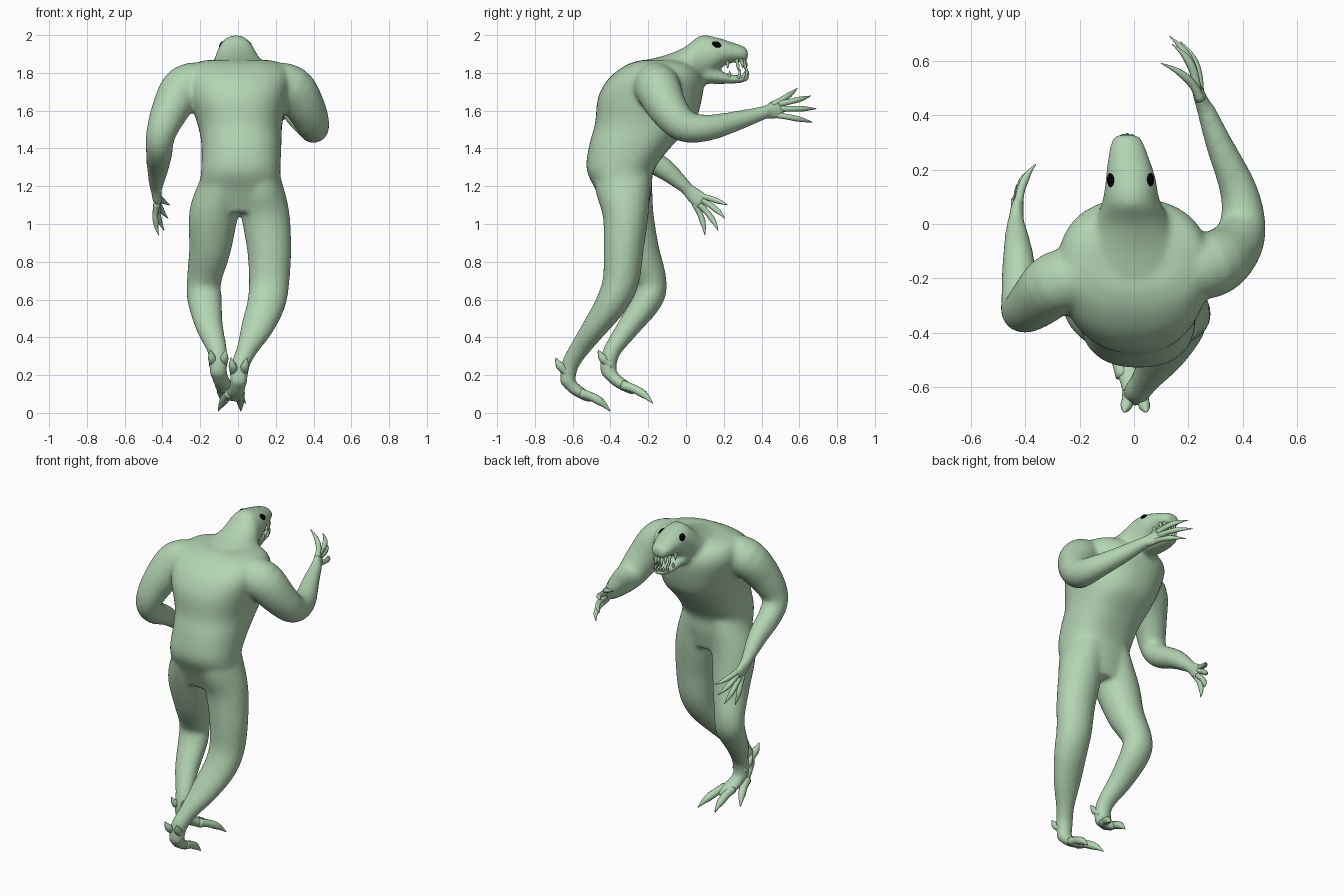
import bpy, bmesh, math
from mathutils import Vector


def material(name, rgb):
    m = bpy.data.materials.new(name)
    m.diffuse_color = (*rgb, 1)
    return m


GREEN = material("pale green skin", (0.45, 0.66, 0.45))
BLACK = material("black eye", (0.0, 0.0, 0.0))


def spline(points, steps):
    """Catmull-Rom through rows of x, y, z, radius a, radius b."""
    p = [Vector(q) for q in points]
    p = [p[0]] + p + [p[-1]]
    out = []
    for i in range(1, len(p) - 2):
        a, b, c, d = p[i - 1:i + 3]
        for k in range(steps):
            t = k / steps
            out.append(0.5 * (2 * b + (c - a) * t + (2 * a - 5 * b + 4 * c - d) * t * t
                              + (3 * b - a - 3 * c + d) * t ** 3))
    return out + [p[-2]]


def loft(bm, points, ref=(1, 0, 0), axes=None, sides=20, steps=4, square=1):
    """Closed tube of elliptical rings; axes fixes the ring plane."""
    rows = spline(points, steps)
    centres = [Vector(r[:3]) for r in rows]
    power = lambda w: math.copysign(abs(w) ** square, w)
    rings = []
    for i, r in enumerate(rows):
        if axes:
            u, v = Vector(axes[0]), Vector(axes[1])
        else:
            t = (centres[min(i + 1, len(rows) - 1)] - centres[max(i - 1, 0)]).normalized()
            u = Vector(ref)
            u = (u - t * u.dot(t)).normalized()
            v = t.cross(u)
        rings.append([bm.verts.new(centres[i] + u * r[3] * power(math.cos(a)) + v * r[4] * power(math.sin(a)))
                      for a in (2 * math.pi * k / sides for k in range(sides))])
    for a, b in zip(rings, rings[1:]):
        for k in range(sides):
            n = (k + 1) % sides
            bm.faces.new((a[k], a[n], b[n], b[k]))
    bm.faces.new(rings[0])
    bm.faces.new(rings[-1])


def finish(bm, name, mat):
    bmesh.ops.recalc_face_normals(bm, faces=bm.faces)
    for f in bm.faces:
        f.smooth = True
    me = bpy.data.meshes.new(name)
    bm.to_mesh(me)
    bm.free()
    ob = bpy.data.objects.new(name, me)
    me.materials.append(mat)
    bpy.context.collection.objects.link(ob)
    return ob


X, Y, Z = (1, 0, 0), (0, 1, 0), (0, 0, 1)
body = bmesh.new()

# torso
loft(body, [(.01, -.315, 1.06, .17, .11), (.012, -.33, 1.18, .212, .148), (.015, -.347, 1.29, .21, .18),
            (.018, -.29, 1.42, .212, .222), (.01, -.22, 1.53, .225, .262), (0, -.19, 1.67, .262, .276),
            (0, -.16, 1.77, .28, .25), (0, -.14, 1.84, .25, .18), (0, -.14, 1.868, .17, .10)],
     axes=(X, Y), sides=36, square=.85)
# neck, skull and upper jaw
loft(body, [(0, -.24, 1.75, .24, .112), (0, -.1, 1.76, .195, .137), (-.003, 0, 1.785, .148, .157),
            (-.01, .08, 1.867, .107, .133), (-.012, .17, 1.902, .092, .084), (-.02, .24, 1.908, .077, .056),
            (-.025, .3, 1.9, .06, .044), (-.028, .328, 1.895, .045, .03)], axes=(X, Z), sides=28)
# lower jaw
loft(body, [(-.01, .05, 1.81, .088, .06), (-.012, .14, 1.785, .078, .044), (-.025, .23, 1.768, .058, .026),
            (-.028, .3, 1.768, .045, .02), (-.028, .337, 1.777, .025, .013)], axes=(X, Z))
# arms with palms
loft(body, [(.15, -.17, 1.745, .11, .11), (.28, -.15, 1.72, .122, .122), (.36, -.095, 1.61, .105, .105),
            (.398, -.01, 1.52, .087, .087), (.385, .12, 1.51, .07, .07), (.31, .3, 1.555, .05, .05),
            (.26, .43, 1.595, .034, .034)], ref=(.6, .3, .8))
loft(body, [(-.15, -.19, 1.745, .11, .11), (-.28, -.215, 1.725, .118, .118), (-.36, -.285, 1.6, .1, .1),
            (-.41, -.32, 1.47, .079, .079), (-.417, -.265, 1.38, .071, .071), (-.425, -.12, 1.295, .058, .058),
            (-.435, .01, 1.185, .034, .034)], ref=(-.6, .3, .8))
loft(body, [(.265, .41, 1.592, .03, .032), (.245, .46, 1.6, .026, .05), (.225, .51, 1.615, .018, .05)])
loft(body, [(-.435, -.005, 1.195, .03, .032), (-.43, .05, 1.145, .026, .048), (-.42, .09, 1.11, .018, .048)])
# legs
loft(body, [(.09, -.34, 1.34, .10, .15), (.118, -.335, 1.2, .118, .148), (.145, -.32, 1.05, .128, .122),
            (.165, -.33, .87, .118, .107), (.165, -.345, .7, .108, .097), (.15, -.395, .58, .102, .085),
            (.1, -.485, .45, .086, .066), (.045, -.57, .33, .055, .052), (.012, -.615, .25, .05, .047),
            (.003, -.63, .16, .047, .04)])
loft(body, [(-.06, -.34, 1.34, .10, .15), (-.09, -.325, 1.2, .118, .148), (-.13, -.3, 1.05, .13, .13),
            (-.148, -.25, .87, .112, .108), (-.18, -.185, .7, .092, .083), (-.177, -.2, .6, .092, .078),
            (-.152, -.3, .46, .074, .062), (-.112, -.385, .34, .054, .048), (-.105, -.41, .27, .05, .046),
            (-.105, -.41, .2, .047, .04)])
# feet: ankle and sideways lean of the toes
feet = {"right": (Vector((.005, -.63, .15)), -.05), "left": (Vector((-.105, -.405, .192)), .085)}
for o, lean in feet.values():
    loft(body, [(*(o + Vector((lean * f, y, z))), a, b) for f, y, z, a, b in
                ((0, -.012, .03, .045, .035), (.2, .04, -.022, .046, .034),
                 (.5, .1, -.06, .05, .028), (.65, .13, -.08, .045, .02))])

# fuse into one smooth skin
body = finish(body, "body", GREEN)
bpy.context.view_layer.objects.active = body
body.select_set(True)
re = body.modifiers.new("fuse", "REMESH")
re.mode, re.voxel_size, re.use_smooth_shade = "VOXEL", 0.011, True
sm = body.modifiers.new("soften", "SMOOTH")
sm.factor, sm.iterations = 0.5, 16
for m in ("fuse", "soften"):
    bpy.ops.object.modifier_apply(modifier=m)


def digit(bm, base, tip, bend, r):
    """Tapered finger, toe or claw with a bowed middle."""
    base, tip, bend = Vector(base), Vector(tip), Vector(bend)
    rows = []
    for t, s in ((0, 1), (.3, .85), (.55, .85), (.78, .5), (1, .08)):
        rows.append((*(base.lerp(tip, t) + bend * 4 * t * (1 - t)), r * s, r * s))
    loft(bm, rows, ref=(.8, .1, .6), sides=10, steps=3)


# fingers: (base, tip)
hands = {
    "right": ([((.245, .455, 1.63), (.10, .59, 1.72)), ((.23, .49, 1.635), (.14, .66, 1.678)),
               ((.23, .495, 1.61), (.13, .69, 1.61)), ((.24, .465, 1.58), (.17, .67, 1.538))],
              (.022, .012, 0)),
    "left": ([((-.427, .06, 1.155), (-.36, .22, 1.10)), ((-.425, .08, 1.13), (-.37, .205, 1.03)),
              ((-.427, .07, 1.105), (-.39, .17, .965)), ((-.43, .045, 1.11), (-.42, .10, .94))],
             (-.012, .012, 0)),
}
for side, (fingers, bend) in hands.items():
    bm = bmesh.new()
    for a, b in fingers:
        digit(bm, a, b, bend, .018)
    finish(bm, side + "_fingers", GREEN)

# two clawed toes and two ankle spurs on each foot
for side, (o, lean) in feet.items():
    bm = bmesh.new()
    for dx in (-1, 1):
        digit(bm, o + Vector((lean * .4 + dx * .025, .07, -.045)),
              o + Vector((lean + dx * .06, .228, -.141)), (0, .012, .012), .027)
        digit(bm, o + Vector((dx * .022, .01, .06)), o + Vector((dx * .042, -.06, .142)),
              (0, -.008, -.006), .026)
    finish(bm, side + "_toes", GREEN)

# teeth along both jaws
bm = bmesh.new()
for k in range(9):
    a = math.pi * k / 8
    s, f = math.cos(a), math.sin(a) ** .6
    size = 1 if k % 2 else .65
    digit(bm, (-.025 + .054 * s, .215 + .092 * f, 1.872), (-.025 + .056 * s, .22 + .1 * f, 1.852 - .045 * size),
          (0, .003, 0), .010)
    digit(bm, (-.025 + .043 * s, .225 + .092 * f, 1.772), (-.025 + .047 * s, .23 + .1 * f, 1.785 + .04 * size),
          (0, .003, 0), .009)
finish(bm, "teeth", GREEN)

# eyes
for side, x, tilt in (("right", .058, -.5), ("left", -.084, .5)):
    bm = bmesh.new()
    bmesh.ops.create_uvsphere(bm, u_segments=20, v_segments=12, radius=1)
    eye = finish(bm, side + "_eye", BLACK)
    eye.scale = (.014, .027, .02)
    eye.location = (x, .16, 1.948)
    eye.rotation_euler = (-.3, tilt, 0)
